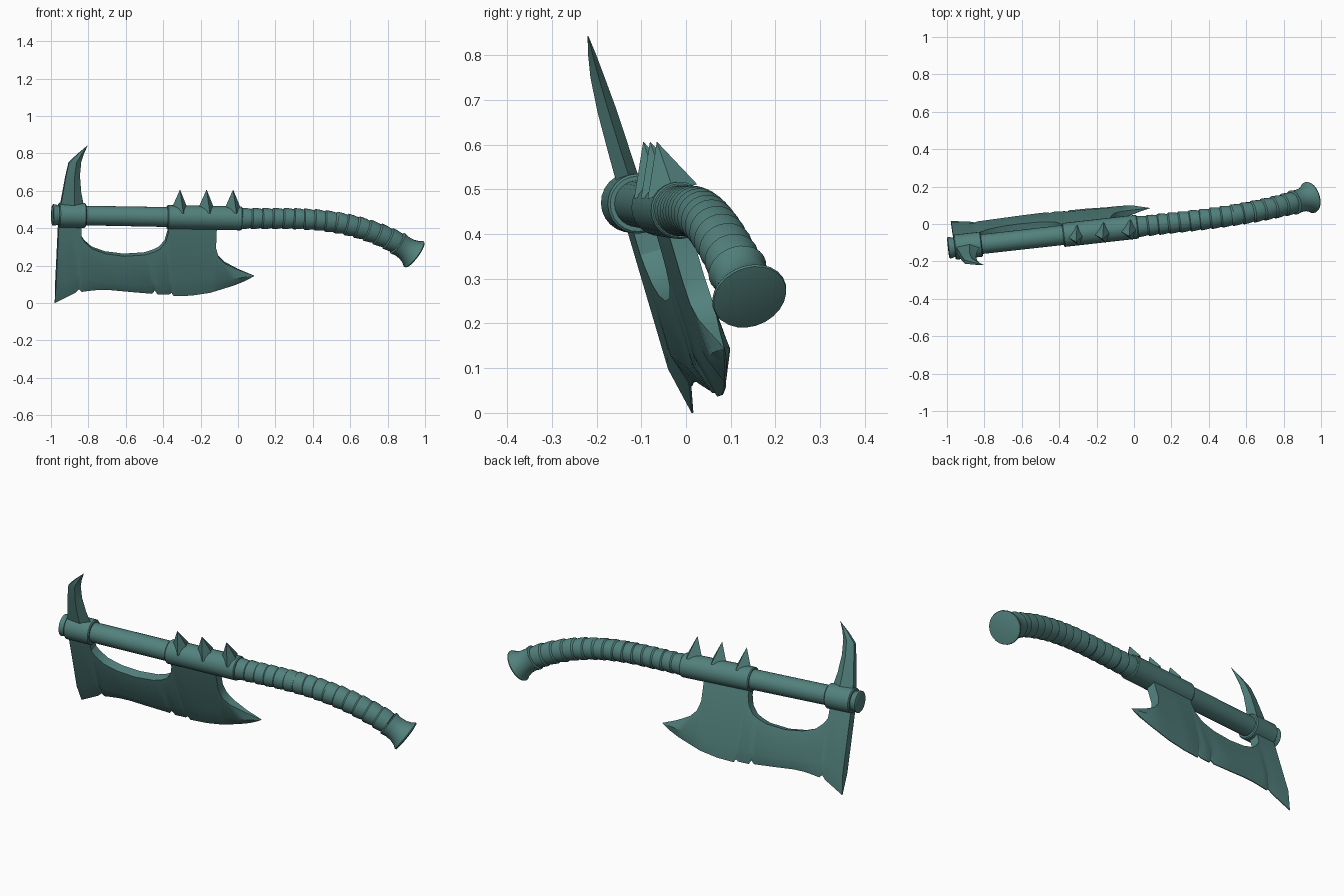
import bpy, bmesh, math, random
from mathutils import Vector

random.seed(4)
cube = bpy.data.objects.get("Cube")
if cube:
    bpy.data.objects.remove(cube, do_unlink=True)

# Single weathered metal colour
metal = bpy.data.materials.new("teal_metal")
metal.use_nodes = True
colour = (0.085, 0.22, 0.205, 1)
metal.diffuse_color = colour
metal.node_tree.nodes["Principled BSDF"].inputs["Base Color"].default_value = colour

# The weapon lies in a leaning plane: along the shaft, up the plane, and out of it
ALONG = Vector((1, 0.107, 0))
UP = Vector((0, -0.3, 1))
OUT = ALONG.cross(UP).normalized()
AXIS_Z = 0.465


def place(x, z, out=0.0):
    return ALONG * x + UP * (z - AXIS_Z) + Vector((0, -0.02, AXIS_Z)) + OUT * out


def loft(name, rings, smooth_angle=35):
    """Skin a row of equal-length rings and cap both ends."""
    bm = bmesh.new()
    rows = [[bm.verts.new(p) for p in ring] for ring in rings]
    n = len(rows[0])
    for a, b in zip(rows, rows[1:]):
        for i in range(n):
            j = (i + 1) % n
            bm.faces.new((a[i], a[j], b[j], b[i]))
    bm.faces.new(rows[0])
    bm.faces.new(rows[-1])
    bmesh.ops.remove_doubles(bm, verts=bm.verts, dist=0.0002)
    bmesh.ops.recalc_face_normals(bm, faces=bm.faces)
    mesh = bpy.data.meshes.new(name)
    bm.to_mesh(mesh)
    bm.free()
    mesh.materials.append(metal)
    obj = bpy.data.objects.new(name, mesh)
    bpy.context.collection.objects.link(obj)
    bpy.ops.object.select_all(action="DESELECT")
    obj.select_set(True)
    bpy.context.view_layer.objects.active = obj
    bpy.ops.object.shade_smooth_by_angle(angle=math.radians(smooth_angle))
    return obj


def circle(x, z, radius, slope, sides=24):
    tangent = (ALONG + UP * slope).normalized()
    side = tangent.cross(OUT)
    turns = [math.tau * i / sides for i in range(sides)]
    return [place(x, z) + (OUT * math.cos(t) + side * math.sin(t)) * radius for t in turns]


def straight_tube(name, profile):
    loft(name, [circle(x, 0.453 - 0.018 * x, r, -0.018) for x, r in profile])


# Straight shaft, end cap and collars
straight_tube("shaft", [(-0.98, 0.052), (0.03, 0.054)])
straight_tube("end_cap", [(-0.994, 0.05), (-0.99, 0.058), (-0.975, 0.056), (-0.962, 0.05)])
straight_tube("head_collar", [(-0.96, 0.062), (-0.955, 0.067), (-0.82, 0.067), (-0.815, 0.062)])
straight_tube("spike_collar", [(-0.38, 0.06), (-0.375, 0.064), (0.015, 0.064), (0.02, 0.06)])


# Curved grip made of overlapping wraps
def grip_z(x):
    return 0.452 - 0.14 * (max(x - 0.2, 0) / 0.67) ** 2.6


def grip_slope(x):
    return (grip_z(x + 0.01) - grip_z(x - 0.01)) / 0.02


wraps, start, end = 15, 0.02, 0.86
step = (end - start) / wraps
rings = []
for i in range(wraps):
    lean = random.uniform(-0.08, 0.08)
    x0 = start + i * step
    size = 0.057 + 0.006 * (i / wraps) ** 3
    for t, r in ((0.0, size), (0.5, size - 0.002), (0.88, size - 0.006)):
        x = x0 + t * step
        rings.append(circle(x, grip_z(x), r, grip_slope(x) + lean))
loft("wrapped_grip", rings, 25)

# Flared pommel
rings = []
for t, r in ((0, 0.058), (0.04, 0.067), (0.3, 0.061), (0.6, 0.064), (0.85, 0.074),
             (1, 0.086), (1.05, 0.084), (1.1, 0.05)):
    rings.append(circle(0.85 + 0.09 * t, 0.322 - 0.06 * t, r, -0.75))
loft("pommel", rings)

# Bearded blade: columns of upper x, z and cutting-edge x, z
columns = [
    (-.96, .42, -.98, 0), (-.93, .42, -.93, .025), (-.89, .42, -.87, .055),
    (-.84, .42, -.85, .075), (-.84, .36, -.835, .06), (-.82, .33, -.8, .065),
    (-.78, .295, -.75, .07), (-.71, .27, -.69, .07), (-.61, .257, -.58, .06),
    (-.5, .264, -.46, .05), (-.45, .28, -.445, .067), (-.42, .295, -.43, .045),
    (-.39, .33, -.37, .045), (-.375, .38, -.355, .055), (-.375, .42, -.345, .037),
    (-.25, .42, -.25, .04), (-.115, .42, -.15, .055), (-.12, .3, -.1, .07),
    (-.105, .25, -.02, .095), (-.07, .215, .03, .115), (0, .18, .06, .13),
    (.085, .147, .086, .144)]
rings = []
for xt, zt, xb, zb in columns:
    half = 0.025 * min(1, (zt - zb) / 0.12)
    rows = [(0, half), (0.75, half), (1, min(half, 0.002))]
    point = lambda t, d: place(xt + (xb - xt) * t, zt + (zb - zt) * t, d)
    rings.append([point(t, d) for t, d in rows] + [point(t, -d) for t, d in reversed(rows)])
loft("blade", rings, 30)

# Hooked back spike: outer x, inner x, height, half thickness
rings = []
for xo, xi, z, d in ((-.955, -.82, .5, .026), (-.938, -.838, .59, .024), (-.922, -.845, .68, .021),
                     (-.905, -.838, .755, .015), (-.858, -.823, .8, .009), (-.805, -.803, .843, .001)):
    ridge = xo + (xi - xo) * 0.6
    rings.append([place(xo, z - 0.004, d * 0.7), place(ridge, z, d), place(xi, z),
                  place(ridge, z, -d), place(xo, z - 0.004, -d * 0.7)])
loft("hook_spike", rings, 20)

# Three four-sided spikes on the collar
for i in range(3):
    x = -0.31 + 0.142 * i
    base = [place(x - 0.05, 0.495), place(x + 0.012, 0.495, 0.058),
            place(x + 0.045, 0.495), place(x + 0.012, 0.495, -0.058)]
    tip = place(x, 0.607)
    loft("collar_spike_%d" % (i + 1), [base, [tip + (p - tip) * 0.01 for p in base]], 10)
